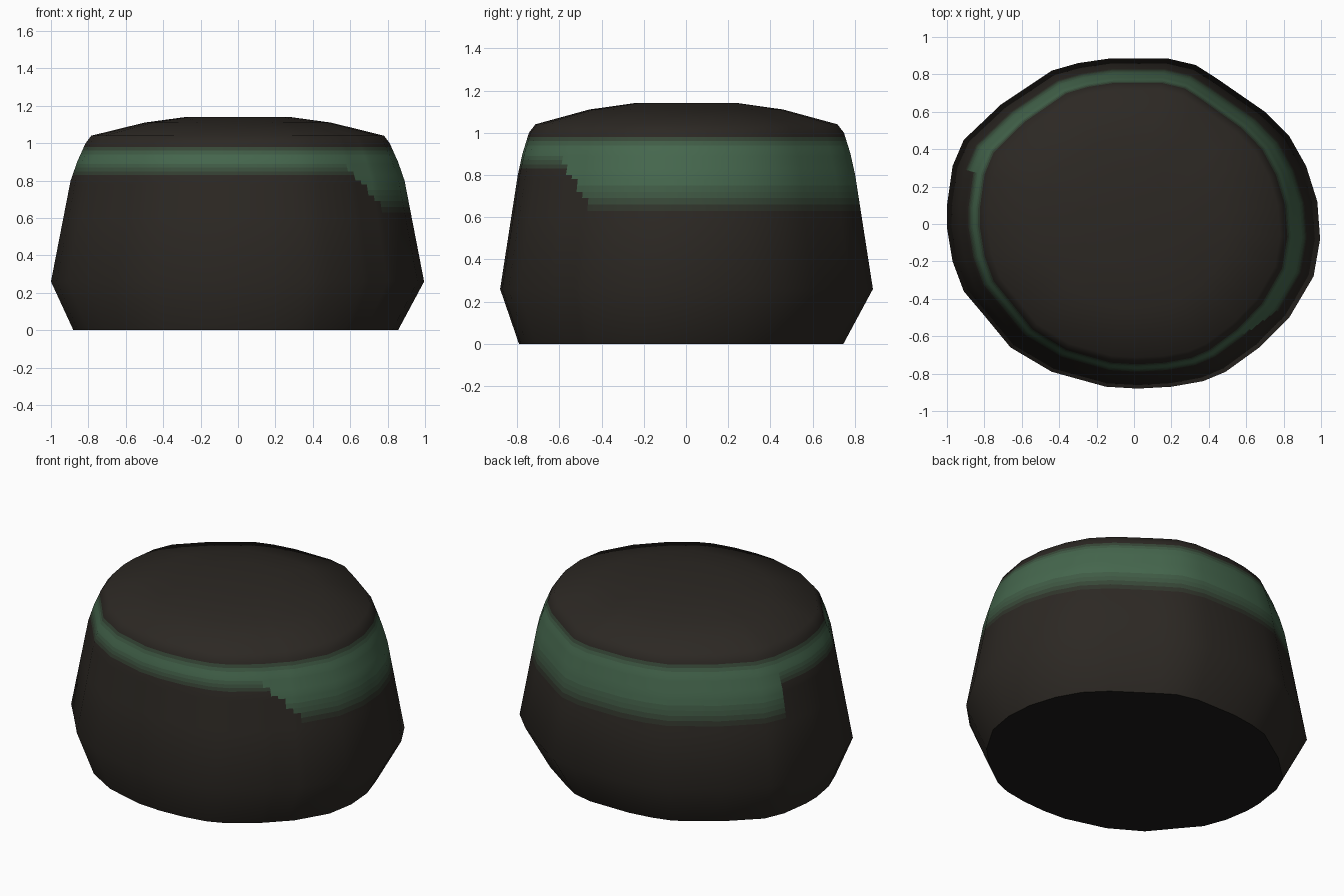
import bpy, bmesh

if "Cube" in bpy.data.objects:
    bpy.data.objects.remove(bpy.data.objects["Cube"])

# Footprint at the widest level, counter-clockwise, starting where the wide green patch begins
outline = [(.67, -.66), (.83, -.50), (.96, -.28), (.995, -.08), (.98, .12), (.92, .31), (.83, .47),
           (.70, .60), (.44, .78), (.33, .85), (.18, .885), (-.13, .885), (-.30, .86), (-.44, .82),
           (-.71, .64), (-.91, .45), (-.97, .31), (-1, .10), (-1, -.02), (-.97, -.20), (-.91, -.36),
           (-.80, -.49), (-.66, -.66), (-.44, -.79), (-.15, -.87), (.02, -.88), (.20, -.87),
           (.37, -.84), (.49, -.79)]
SPLIT = 5          # extra columns where the patch starts with a slanted edge
PATCH_SIDES = 16   # outline sides covered by the wide patch

pts, cols = [], []
for i, (x, y) in enumerate(outline):
    nx, ny = outline[(i + 1) % len(outline)]
    n = SPLIT if i == 0 else 1
    for k in range(n):
        t = k / n
        pts.append((x + (nx - x) * t, y + (ny - y) * t))
        cols.append((i, (k + .5) / n))

# Profile: (height, x scale, y scale)
key = [(0, .87, .87), (.26, 1, 1), (.80, .895, .905), (.90, .86, .88), (1.0, .815, .845),
       (1.04, .785, .81), (1.11, .50, .52), (1.14, .28, .28)]
extra = [.60, .63, .66, .69, .72, .75, .78, .83, .85, .87, .89, .92, .94, .96, .98]


def scale_at(z):
    for a, b in zip(key, key[1:]):
        if a[0] <= z <= b[0]:
            t = (z - a[0]) / (b[0] - a[0])
            return [a[j] + (b[j] - a[j]) * t for j in (1, 2)]


def ramp(z, a, b):
    return max(0, min(1, (z - a) / (b - a)))


def green(z, col):
    """Strength of the green band on a face at height z."""
    side, t = col
    top = 1 - ramp(z, .94, .99)
    amount = ramp(z, .82, .90)
    if side == 0 and z > .88 - .22 * t:
        amount = ramp(z, .63, .76)
    elif 0 < side < PATCH_SIDES:
        amount = ramp(z, .63, .76)
    return min(top, amount)


# Body
levels = sorted({k[0] for k in key} | set(extra))
bm = bmesh.new()
rings = []
for z in levels:
    sx, sy = scale_at(z)
    off = 1 - ramp(z, 0, .26)
    rings.append([bm.verts.new((x * sx - .01 * off, y * sy - .025 * off, z)) for x, y in pts])

STEPS = 8
n = len(pts)
for r in range(len(levels) - 1):
    zc = (levels[r] + levels[r + 1]) / 2
    for i in range(n):
        j = (i + 1) % n
        f = bm.faces.new((rings[r][i], rings[r][j], rings[r + 1][j], rings[r + 1][i]))
        if .6 < zc < 1:
            f.material_index = round(green(zc, cols[i]) * STEPS)
bm.faces.new(rings[-1])
bm.faces.new(rings[0][::-1]).material_index = STEPS + 1

mesh = bpy.data.meshes.new("body")
bm.to_mesh(mesh)
bm.free()
body = bpy.data.objects.new("body", mesh)
bpy.context.collection.objects.link(body)

# Dark stone fading to green, plus the darker underside
dark, moss = (.025, .021, .017), (.06, .135, .075)
for s in range(STEPS + 1):
    mat = bpy.data.materials.new(f"stone_to_green_{s}")
    mat.diffuse_color = (*[a + (b - a) * s / STEPS for a, b in zip(dark, moss)], 1)
    mat.use_nodes = True
    mat.node_tree.nodes["Principled BSDF"].inputs["Base Color"].default_value = mat.diffuse_color
    mesh.materials.append(mat)
under = bpy.data.materials.new("underside")
under.diffuse_color = (.012, .011, .010, 1)
under.use_nodes = True
under.node_tree.nodes["Principled BSDF"].inputs["Base Color"].default_value = under.diffuse_color
mesh.materials.append(under)

bpy.context.view_layer.objects.active = body
body.select_set(True)
bpy.ops.object.shade_smooth_by_angle(angle=1.05)
